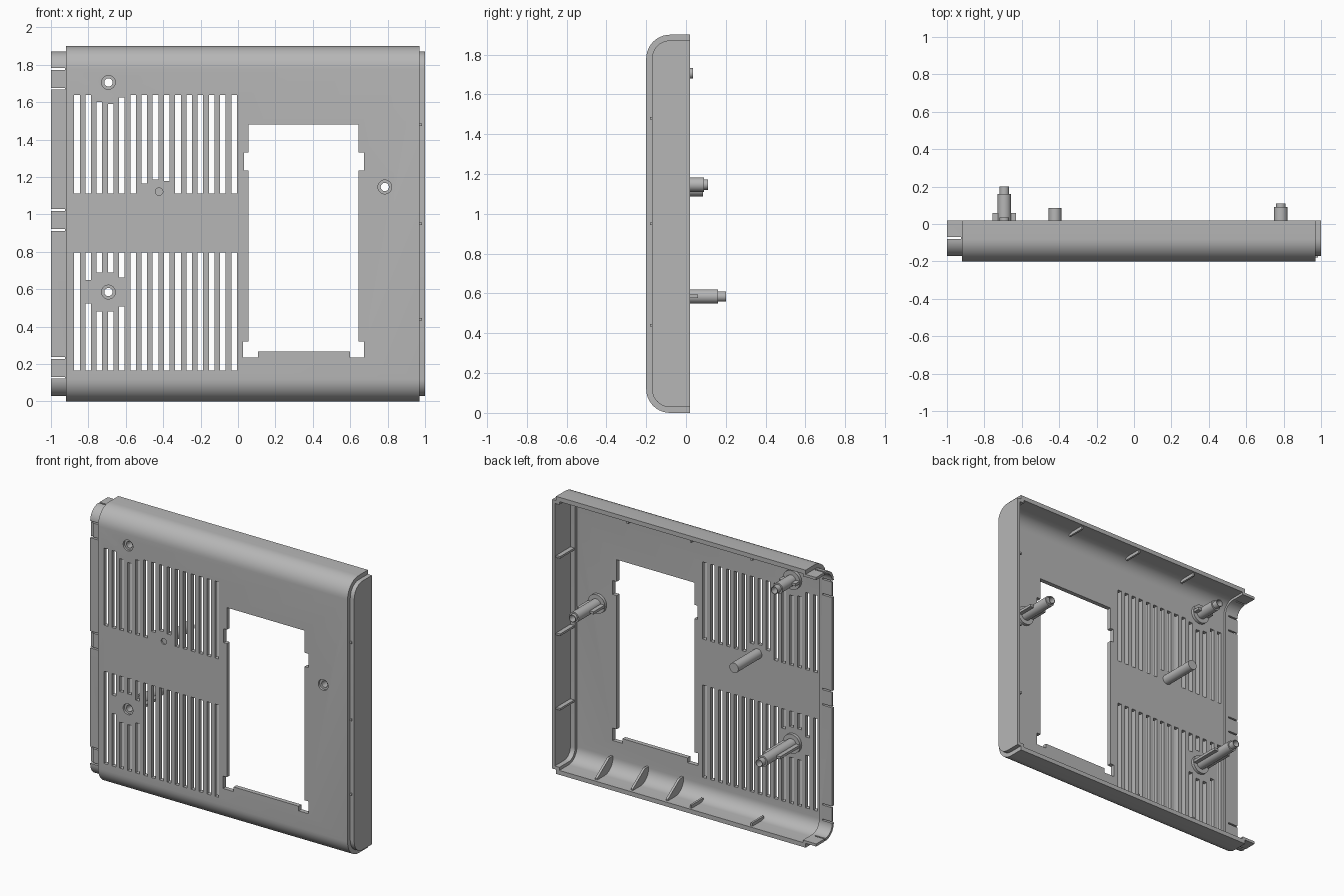
import bpy, bmesh
from math import sin, cos, pi, radians
from mathutils import Matrix, Vector

old = bpy.data.objects.get("Cube")
if old:
    bpy.data.objects.remove(old, do_unlink=True)

# One plain plastic colour
GREY = (0.47, 0.47, 0.47, 1)
plastic = bpy.data.materials.new("grey plastic")
plastic.use_nodes = True
plastic.diffuse_color = GREY
plastic.node_tree.nodes["Principled BSDF"].inputs["Base Color"].default_value = GREY

FRONT, BACK, TOP, RADIUS = -0.2, 0.02, 1.9, 0.12


def finish(name, bm):
    bmesh.ops.recalc_face_normals(bm, faces=bm.faces)
    mesh = bpy.data.meshes.new(name)
    bm.to_mesh(mesh)
    bm.free()
    mesh.materials.append(plastic)
    obj = bpy.data.objects.new(name, mesh)
    bpy.context.collection.objects.link(obj)
    return obj


def smooth(obj):
    bpy.ops.object.select_all(action='DESELECT')
    obj.select_set(True)
    bpy.context.view_layer.objects.active = obj
    bpy.ops.object.shade_smooth_by_angle(angle=radians(35))


def prism(name, points, x0, x1):
    """Extrude a (y, z) outline along x."""
    bm = bmesh.new()
    face = bm.faces.new([bm.verts.new((x0, y, z)) for y, z in points])
    made = bmesh.ops.extrude_face_region(bm, geom=[face])["geom"]
    moved = [v for v in made if isinstance(v, bmesh.types.BMVert)]
    bmesh.ops.translate(bm, verts=moved, vec=(x1 - x0, 0, 0))
    return finish(name, bm)


def add_box(bm, x0, x1, y0, y1, z0, z1):
    size = Matrix.Diagonal((x1 - x0, y1 - y0, z1 - z0, 1))
    mid = Vector(((x0 + x1) / 2, (y0 + y1) / 2, (z0 + z1) / 2))
    bmesh.ops.create_cube(bm, size=1, matrix=Matrix.Translation(mid) @ size)


def add_cylinder(bm, x, z, radius, y0, y1):
    place = Matrix.Translation((x, (y0 + y1) / 2, z)) @ Matrix.Rotation(pi / 2, 4, 'X')
    bmesh.ops.create_cone(bm, cap_ends=True, segments=32, radius1=radius,
                          radius2=radius, depth=y1 - y0, matrix=place)


def lathe(name, profile, x, z, steps=32):
    """Closed (radius, y) profile turned about the y axis."""
    bm = bmesh.new()
    rings = [[bm.verts.new((x + r * cos(2 * pi * i / steps), y,
                            z + r * sin(2 * pi * i / steps))) for r, y in profile]
             for i in range(steps)]
    n = len(profile)
    for i in range(steps):
        a, b = rings[i], rings[(i + 1) % steps]
        for j in range(n):
            k = (j + 1) % n
            bm.faces.new((a[j], a[k], b[k], b[j]))
    return finish(name, bm)


def outline(inset, steps=10):
    """Rounded channel section from the back top to the back bottom."""
    r = RADIUS - inset
    cy = FRONT + RADIUS
    half = [(BACK, inset)] + [(cy - r * sin(a), RADIUS - r * cos(a))
                              for a in (pi / 2 * i / steps for i in range(steps + 1))]
    return [(y, TOP - z) for y, z in half] + half[::-1]


def channel(name, inset, thick, x0, x1):
    return prism(name, outline(inset) + outline(inset + thick)[::-1], x0, x1)


def cut(obj, bm):
    cutter = finish("cutter", bm)
    cutter.hide_render = True
    mod = obj.modifiers.new("openings", 'BOOLEAN')
    mod.operation, mod.solver, mod.object = 'DIFFERENCE', 'EXACT', cutter
    mod.use_self = True
    bpy.context.view_layer.objects.active = obj
    bpy.ops.object.modifier_apply(modifier=mod.name)
    bpy.data.objects.remove(cutter, do_unlink=True)


# Main shell
shell = channel("front_shell", 0, 0.03, -0.92, 0.97)
cuts = bmesh.new()
Y0, Y1 = -0.25, -0.12

# Vent slots, shortened around the bosses and the pin
upper_top = {2: 1.6, 3: 1.59, 4: 1.625}
upper_bottom = {6: 1.165, 7: 1.187, 8: 1.18}
lower_gap = {1: (0.525, 0.65), 2: (0.48, 0.69), 3: (0.48, 0.69), 4: (0.508, 0.663)}
for i in range(15):
    x = -0.861 + 0.06 * i
    spans = [(upper_bottom.get(i, 1.112), upper_top.get(i, 1.64))]
    if i in lower_gap:
        spans += [(0.165, lower_gap[i][0]), (lower_gap[i][1], 0.797)]
    else:
        spans.append((0.165, 0.797))
    for z0, z1 in spans:
        add_box(cuts, x - 0.015, x + 0.015, Y0, Y1, z0, z1)

# Window with side and corner notches
for x0, x1, z0, z1 in [(0.056, 0.644, 0.267, 1.481), (0.032, 0.674, 1.235, 1.33),
                       (0.027, 0.107, 0.235, 0.32), (0.6, 0.674, 0.235, 0.32)]:
    add_box(cuts, x0, x1, Y0, Y1, z0, z1)

# Screw recesses and the pin dimple
bosses = {"upper_boss": (-0.693, 1.706, 0.035), "lower_boss": (-0.693, 0.585, 0.2),
          "side_boss": (0.785, 1.147, 0.11)}
for x, z, tip in bosses.values():
    add_cylinder(cuts, x, z, 0.037, Y0, Y1)
add_cylinder(cuts, -0.422, 1.122, 0.02, Y0, -0.19)
cut(shell, cuts)
smooth(shell)

# Closed end: stepped rim and flat cap
smooth(channel("end_rim", 0.029, 0.022, 0.945, 0.99))
smooth(prism("end_cap", outline(0.029), 0.98, 1.0))

# Open end: tongue with slits that free the snap tabs
tongue = channel("snap_tongue", 0.029, 0.018, -1.0, -0.9)
slits = bmesh.new()
for z in (0.18, 0.97, 1.725):
    for edge in (z - 0.053, z + 0.053):
        add_box(slits, -1.05, -0.925, -0.25, -0.12, edge - 0.005, edge + 0.005)
    add_box(slits, -1.05, -0.98, -0.25, -0.163, z - 0.048, z + 0.048)
for z in (0.03, 1.87):
    add_box(slits, -1.05, -0.925, -0.08, -0.07, z - 0.04, z + 0.04)
cut(tongue, slits)
smooth(tongue)

# Hollow screw bosses with collar, stepped tip and side fins
for name, (x, z, tip) in bosses.items():
    step = tip - (0.02 if name == "side_boss" else 0.04)
    smooth(lathe(name, [(0.022, -0.185), (0.065, -0.185), (0.065, -0.15), (0.036, -0.15),
                        (0.036, step), (0.026, step), (0.026, tip), (0.022, tip)], x, z))
    fins = bmesh.new()
    for side in (-1, 1):
        a, b = sorted((x + side * 0.03, x + side * 0.063))
        add_box(fins, a, b, -0.18, tip - 0.14, z - 0.009, z + 0.009)
    finish(name + "_fins", fins)

# Solid locating pin
pin = bmesh.new()
add_cylinder(pin, -0.422, 1.122, 0.034, -0.185, 0.085)
smooth(finish("locating_pin", pin))

# Corner gussets and small wall ribs
gusset = [(-0.18, 0.13), (-0.154, 0.046), (-0.08, 0.02), (0, 0.02), (0, 0.04), (-0.13, 0.13)]
for x in (0.68, 0.41, 0.145):
    prism("bottom_gusset", gusset, x - 0.008, x + 0.008)
rib = [(-0.12, 0.025), (0.005, 0.025), (0.005, 0.052), (-0.12, 0.052)]
for x in (-0.04, -0.5):
    prism("bottom_rib", rib, x - 0.007, x + 0.007)
for x in (0.44, -0.04, -0.5):
    prism("top_rib", [(y, TOP - z) for y, z in rib], x - 0.007, x + 0.007)
for z in (0.44, 0.95, 1.48):
    end_rib = bmesh.new()
    add_box(end_rib, 0.95, 0.985, -0.18, 0.005, z - 0.007, z + 0.007)
    finish("end_rib", end_rib)
